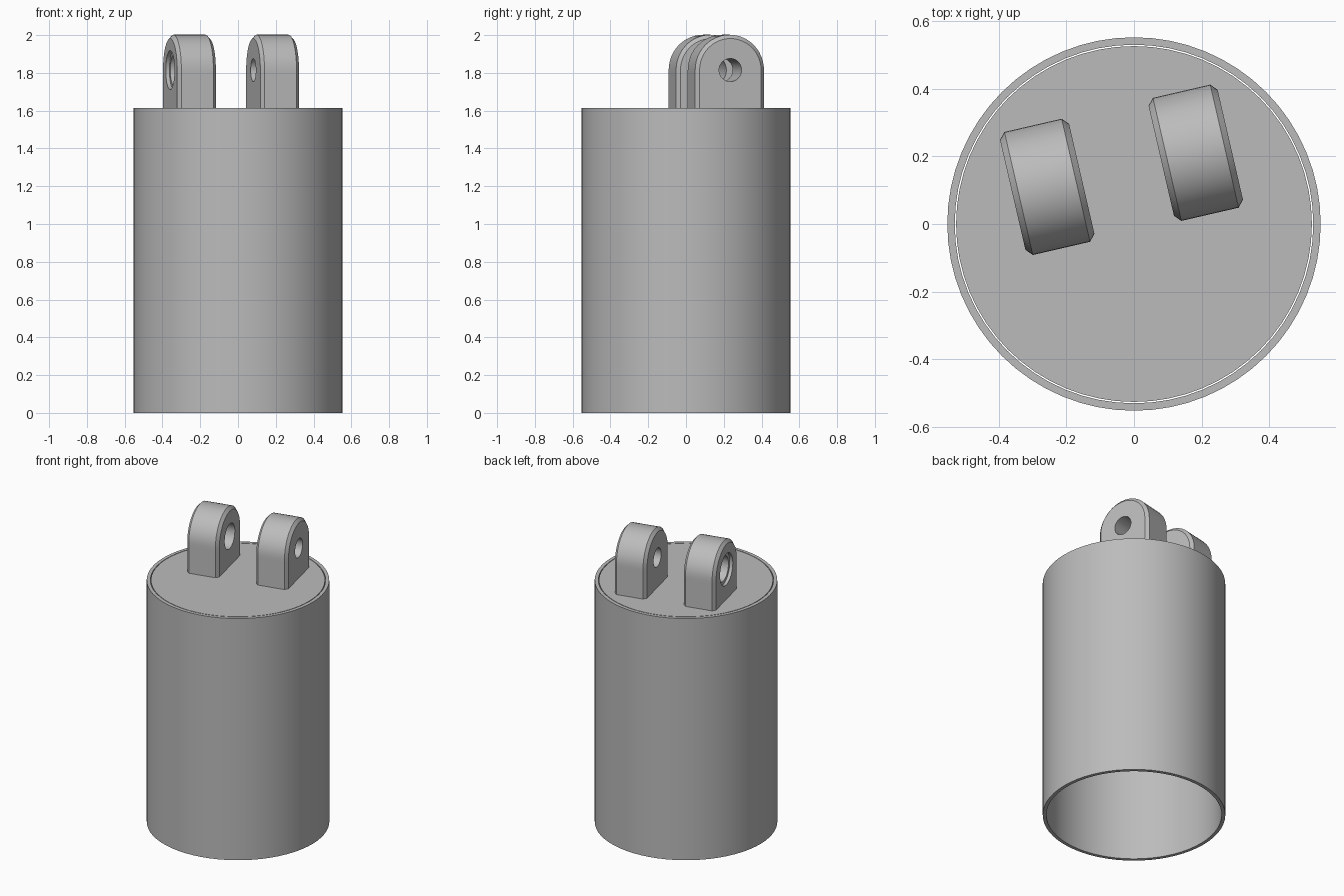
import bpy, bmesh
from math import sin, cos, pi, radians

cube = bpy.data.objects.get("Cube")
if cube:
    bpy.data.objects.remove(cube, do_unlink=True)

# One plain grey for everything
grey = bpy.data.materials.new("plain_grey")
grey.use_nodes = True
colour = (0.5, 0.5, 0.5, 1)
grey.diffuse_color = colour
grey.node_tree.nodes["Principled BSDF"].inputs["Base Color"].default_value = colour

TOP = 1.615         # deck height
PIN_Z = 1.815       # height of the lug holes
TURN = radians(13)  # lugs are turned on the deck
SEGS = 48


def loft(name, rings, closed=False, caps=False):
    """Skin a row of equal-length point rings into a smooth-shaded object."""
    bm = bmesh.new()
    loops = [[bm.verts.new(p) for p in ring] for ring in rings]
    pairs = list(zip(loops, loops[1:]))
    if closed:
        pairs.append((loops[-1], loops[0]))
    for a, b in pairs:
        n = len(a)
        for i in range(n):
            j = (i + 1) % n
            bm.faces.new((a[i], a[j], b[j], b[i]))
    if caps:
        bm.faces.new(loops[0])
        bm.faces.new(loops[-1])
    bmesh.ops.recalc_face_normals(bm, faces=bm.faces)
    mesh = bpy.data.meshes.new(name)
    bm.to_mesh(mesh)
    bm.free()
    mesh.materials.append(grey)
    obj = bpy.data.objects.new(name, mesh)
    bpy.context.collection.objects.link(obj)
    bpy.ops.object.select_all(action="DESELECT")
    obj.select_set(True)
    bpy.context.view_layer.objects.active = obj
    bpy.ops.object.shade_smooth_by_angle(angle=radians(20))
    return obj


def flat_circle(r, z, n=64):
    return [(r * cos(2 * pi * i / n), r * sin(2 * pi * i / n), z) for i in range(n)]


def hole_ring(x, r):
    return [(x, r * cos(2 * pi * i / SEGS), r * sin(2 * pi * i / SEGS)) for i in range(SEGS)]


def arch_ring(x, half):
    """Round-topped outline with straight sides down to the deck."""
    drop = PIN_Z - TOP
    pts = []
    for i in range(SEGS):
        a = 2 * pi * i / SEGS
        c, s = cos(a), sin(a)
        if i <= SEGS // 2:
            pts.append((x, half * c, half * s))
        elif i in (SEGS * 5 // 8, SEGS * 7 // 8):    # bottom corners
            pts.append((x, half if c > 0 else -half, -drop))
        else:
            k = min(half / max(abs(c), 1e-6), drop / abs(s))
            pts.append((x, k * c, k * s))
    return pts


def lug(name, x, y, hole, recess=0):
    """Chamfered lug with a cross hole, optionally recessed on one side."""
    side, flat, half, cut = 0.105, 0.087, 0.187, 0.02
    rings = [arch_ring(-side, half - cut), arch_ring(-flat, half),
             arch_ring(flat, half), arch_ring(side, half - cut),
             hole_ring(side, hole)]
    if recess:
        rings += [hole_ring(-side + 0.02, hole), hole_ring(-side + 0.02, recess),
                  hole_ring(-side, recess)]
    else:
        rings.append(hole_ring(-side, hole))
    obj = loft(name, rings, closed=True)
    obj.location = (x, y, PIN_Z)
    obj.rotation_euler.z = TURN
    return obj


# Open sleeve with a thin wall
loft("outer_sleeve", [flat_circle(0.553, 0), flat_circle(0.553, TOP),
                      flat_circle(0.531, TOP), flat_circle(0.531, 0)], closed=True)

# Loose deck disc inside the top of the sleeve
loft("deck_disc", [flat_circle(0.527, TOP - 0.03), flat_circle(0.527, TOP)], caps=True)

# Two lugs standing on the deck
lug("right_lug", -0.257, 0.11, 0.082, 0.103)
lug("left_lug", 0.183, 0.211, 0.061)
